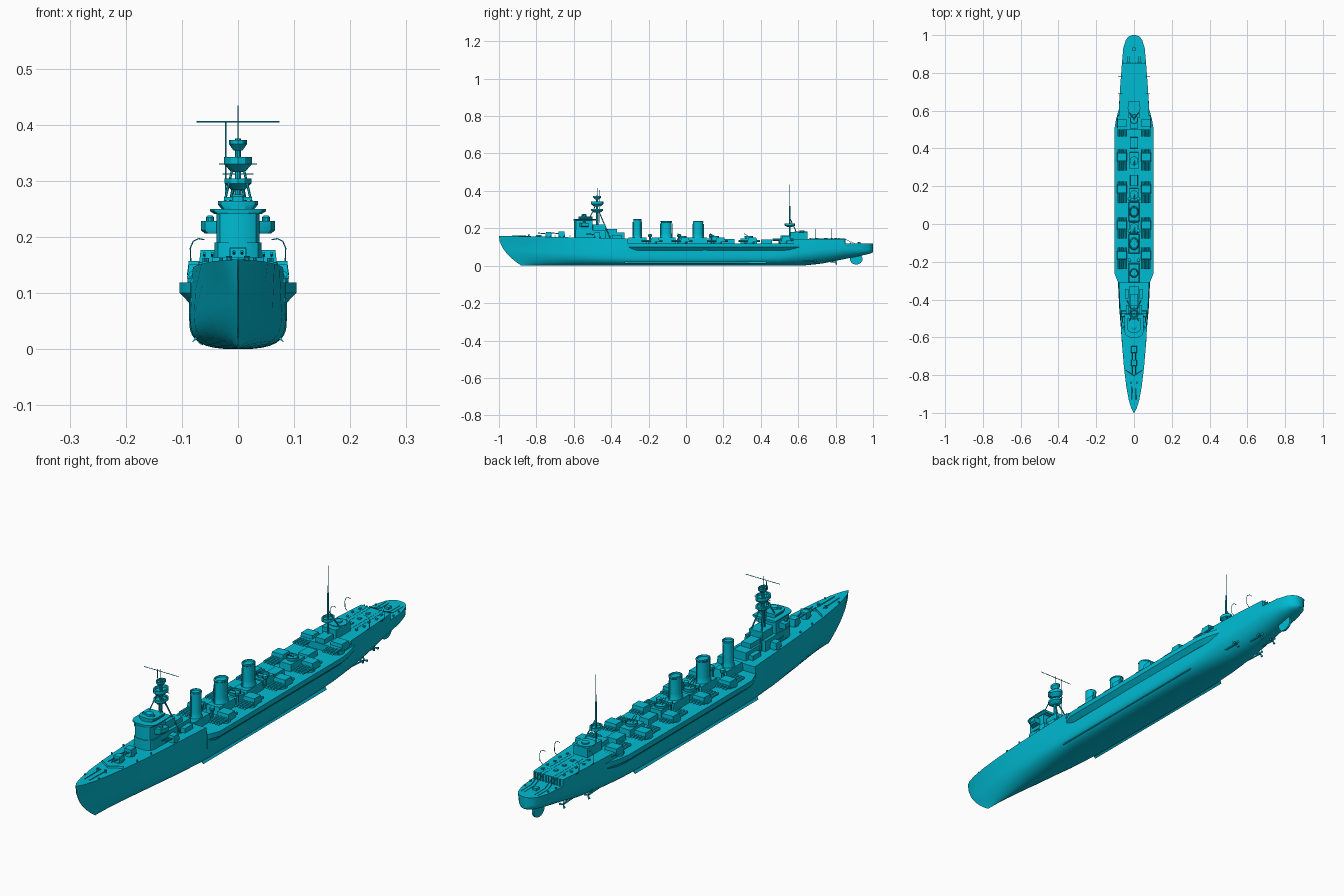
import bpy, bmesh, math
from mathutils import Vector

parts = {}

def bm_of(name):
    if name not in parts:
        parts[name] = bmesh.new()
    return parts[name]

def loft(name, rings):
    """Skin a list of closed rings and cap both ends."""
    bm = bm_of(name)
    vs = [[bm.verts.new(p) for p in r] for r in rings]
    n = len(vs[0])
    for a, b in zip(vs, vs[1:]):
        for i in range(n):
            j = (i + 1) % n
            bm.faces.new((a[i], a[j], b[j], b[i]))
    bm.faces.new(vs[0][::-1])
    bm.faces.new(vs[-1])

def box(name, x, y, z0, z1, wx, wy, taper=1.0):
    def ring(z, k):
        return [(x + sx * wx / 2 * k, y + sy * wy / 2 * k, z)
                for sx, sy in ((-1, -1), (1, -1), (1, 1), (-1, 1))]
    loft(name, [ring(z0, 1), ring(z1, taper)])

def turned(name, x, y, profile, n=16, sy=1.0):
    """Vertical round part from (radius, z) pairs; sy stretches it along y."""
    loft(name, [[(x + r * math.cos(i * math.tau / n), y + sy * r * math.sin(i * math.tau / n), z)
                 for i in range(n)] for r, z in profile])

def rod(name, p, q, r, n=6, r2=None):
    p, q = Vector(p), Vector(q)
    d = (q - p).normalized()
    u = d.orthogonal().normalized()
    v = d.cross(u)
    def ring(c, k):
        return [c + k * (u * math.cos(i * math.tau / n) + v * math.sin(i * math.tau / n)) for i in range(n)]
    loft(name, [ring(p, r), ring(q, r if r2 is None else r2)])

def outline(name, half, levels):
    """Symmetric plan outline (x, y) stacked at (z, x scale) levels."""
    loft(name, [[(x * k, y, z) for x, y in half] + [(-x * k, y, z) for x, y in reversed(half)]
                for z, k in levels])

# Hull stations: y, deck half width, deck z, side half width, bilge height, keel z, roundness
stations = [
    (-1.0, .001, .160, .001, .10, 0, 1.3), (-.975, .015, .159, .007, .10, 0, 1.3),
    (-.93, .028, .158, .016, .10, 0, 1.25), (-.86, .041, .157, .029, .095, 0, 1.15),
    (-.76, .053, .155, .044, .085, 0, 1.05), (-.62, .065, .152, .062, .075, 0, .9),
    (-.45, .074, .149, .078, .06, 0, .78), (-.31, .080, .146, .085, .052, 0, .72),
    (-.31, .085, .118, .085, .052, 0, .72), (.1, .087, .118, .087, .052, 0, .7),
    (.40, .086, .118, .086, .055, 0, .75), (.50, .084, .118, .084, .06, 0, .8),
    (.50, .083, .144, .084, .06, 0, .8), (.62, .079, .144, .080, .075, 0, .95),
    (.73, .073, .144, .073, .075, .012, 1.0), (.85, .064, .144, .063, .06, .036, 1.0),
    (.85, .064, .118, .063, .06, .036, 1.0), (.93, .057, .118, .053, .04, .052, .9),
    (.975, .043, .118, .040, .03, .062, .8), (.993, .028, .118, .025, .025, .068, .8),
    (1.0, .010, .118, .009, .02, .072, .8)]
rings = []
for y, dw, dz, w, h, zk, p in stations:
    half = []
    for i in range(9):
        a = i / 8 * math.pi / 2
        half.append((w * math.sin(a) ** p, zk + h * (1 - max(math.cos(a), 0) ** p)))
    half += [((w + dw) / 2, (zk + h + dz) / 2), (dw, dz)]
    rake = .12 * max(0, (-.6 - y) / .4) ** 2
    pts = half + [(-x, z) for x, z in reversed(half[1:])]
    rings.append([(x, y + rake * max(0, 1 - z / dz) ** 2, z) for x, z in pts])
loft("hull", rings)

# Overhanging launcher deck along the middle of the hull
outline("sponson_deck", [(.078, -.32), (.088, -.30), (.104, -.26), (.104, .50), (.096, .55), (.080, .61)],
        [(.082, .83), (.100, 1), (.119, 1)])

# Underwater fittings
loft("rudder", [[(x, .91 + .034 * math.cos(a * math.tau / 16), .036 + .030 * math.sin(a * math.tau / 16))
                 for a in range(16)] for x in (-.004, .004)])
for s in (-1, 1):
    loft("bilge_keels", [[(s * .066, y, .022), (s * .072, y, .029), (s * .082, y, .012)]
                         for y in (-.33, .43)])
    for x, y0, y1, z in ((.060, .50, .69, .022), (.030, .60, .80, .020)):
        rod("propeller_shafts", (s * x * .95, y0, .03), (s * x, y1, z), .003)
        rod("shaft_struts", (s * x, y1 - .02, z), (s * x * .7, y1 - .02, .06), .002)
        rod("shaft_struts", (s * x, y1 - .02, z), (s * x * 1.1, y1 - .02, .06), .002)
        for k in range(3):
            a = k * math.tau / 3
            rod("propellers", (s * x, y1, z), (s * x + .014 * math.cos(a), y1 + .003, z + .014 * math.sin(a)),
                .002, 5, .005)

# Quadruple torpedo launchers, five on each side
for s in (-1, 1):
    for y in (-.16, 0, .19, .36, .54):
        x, z = s * .064, (.119 if y < .5 else .125)
        turned("launcher_bases", x, y - .02, [(.026, z - .006), (.026, z + .008)])
        box("launcher_shields", x, y - .005, z + .007, z + .032, .054, .046, .88)
        for k in range(4):
            tx = x + (k - 1.5) * .0125
            rod("launcher_tubes", (tx, y - .078, z + .014), (tx, y + .035, z + .014), .0056, 8)

# Funnels with casings, caps and steam pipes
for y, r, sy, top in ((-.26, .020, 1.05, .250), (-.105, .023, 1.25, .240), (.065, .022, 1.2, .238)):
    box("funnel_casings", 0, y, .118, .150, .058, .105, .92)
    turned("funnels", 0, y, [(r * 1.2, .148), (r * 1.03, .162), (r, .172), (r, top - .008),
                             (r * 1.06, top - .006), (r * 1.06, top - .002), (r * .95, top),
                             (r * .85, top), (r * .8, top - .006)], 16, sy)
    for s in (-1, 1):
        rod("steam_pipes", (s * .006, y + s * r * sy * 1.1, .15), (s * .006, y + s * r * sy * 1.1, top - .015), .0025)
        turned("deck_vents", s * .024, y + .068, [(.006, .118), (.006, .152), (.010, .156), (.010, .166), (.004, .17)], 8)

# Midships deckhouses
for y, wx, wy, top in ((-.02, .05, .06, .145), (.155, .05, .07, .150), (.23, .04, .06, .142),
                       (.335, .05, .09, .146), (.43, .045, .06, .140)):
    box("midships_houses", 0, y, .118, top, wx, wy, .95)
for y in (-.02, .155, .335):
    turned("midships_gun_tubs", 0, y, [(.018, .14), (.023, .150), (.023, .158), (.020, .158), (.020, .152)], 14)
    for s in (-1, 1):
        rod("light_guns", (s * .005, y, .156), (s * .005, y - .025, .172), .0016)

# Bridge structure
def bridge_block(name, w, y0, y1, levels):
    c = min(w * .6, .03)
    outline(name, [(w - c, y0), (w - c * .25, y0 + c * .4), (w, y0 + c), (w, y1)], levels)
bridge_block("bridge_lower", .042, -.60, -.43, [(.145, 1), (.190, 1)])
bridge_block("bridge_tower", .038, -.598, -.50, [(.188, 1), (.245, 1)])
bridge_block("bridge_aft_house", .030, -.505, -.43, [(.188, 1), (.220, 1)])
bridge_block("bridge_wings", .066, -.57, -.52, [(.206, .9), (.212, 1), (.228, 1)])
bridge_block("bridge_roof", .050, -.602, -.48, [(.241, .85), (.246, 1), (.250, 1)])
bridge_block("compass_deck", .036, -.575, -.50, [(.249, .8), (.258, 1), (.264, 1)])
turned("bridge_director", 0, -.545, [(.014, .26), (.014, .272), (.008, .276)], 12)
box("bridge_rangefinder", 0, -.55, .265, .271, .05, .008)
box("aft_bridge_house", 0, -.385, .145, .178, .055, .11)
box("aft_bridge_upper", 0, -.40, .177, .196, .04, .06)
for s in (-1, 1):
    box("signal_lockers", s * .038, -.37, .145, .165, .018, .05)
    turned("searchlights", s * .05, -.545, [(.007, .228), (.007, .235), (.004, .238)], 10)

# Foremast: tripod, fighting tops, yards
rod("foremast", (0, -.475, .20), (0, -.475, .375), .007, 10, .005)
rod("foremast_pole", (0, -.475, .37), (0, -.475, .415), .0009)
rod("foremast_pole", (-.022, -.46, .23), (-.022, -.465, .405), .0013)
for s in (-1, 1):
    rod("foremast_legs", (s * .036, -.405, .148), (s * .006, -.47, .30), .003)
    rod("foremast_legs", (s * .028, -.52, .245), (s * .008, -.48, .33), .0022)
for r, z, h in ((.024, .290, .014), (.025, .322, .020), (.016, .360, .013)):
    turned("fighting_tops", 0, -.475, [(r * .5, z - .006), (r, z + h * .4), (r, z + h), (r * .8, z + h), (r * .75, z + h * .6)], 12, 1.35)
for z, w, r in ((.405, .074, .0012), (.330, .034, .0012), (.312, .028, .0012)):
    rod("foremast_yards", (-w, -.472, z), (w, -.472, z), r)

# Twin gun mounts: forecastle, beside the bridge, and aft
def gun_mount(x, y, z, d, k=1.0):
    turned("gun_bases", x, y, [(.018 * k, z - .004), (.018 * k, z + .006)], 12)
    box("gun_shields", x, y, z + .005, z + .029 * k, .034 * k, .036 * k, .85)
    for s in (-1, 1):
        rod("gun_barrels", (x + s * .007, y, z + .017 * k), (x + s * .007, y + d * .062 * k, z + .023 * k), .0024, 8)
gun_mount(0, -.665, .153, -1)
gun_mount(0, -.735, .154, -1, .9)
for s in (-1, 1):
    gun_mount(s * .053, -.475, .149, -1, .95)
    # Breakwater, anchors and forecastle gear
    loft("breakwater", [[(x, y, z) for y, z in ((yy, .154), (yy + .004, .154), (yy + .003, .163))]
                        for x, yy in ((0, -.805), (s * .046, -.775))])
    rod("anchor_chains", (s * .010, -.93, .159), (s * .012, -.83, .158), .002)
    turned("capstans", s * .016, -.84, [(.005, .155), (.004, .163), (.006, .166)], 8)
    for y, x in ((-.90, .030), (-.70, .055), (-.62, .060), (.92, .050), (.88, .055)):
        z = .155 if y < 0 else .117
        rod("bollards", (s * x, y, z), (s * x, y, z + .007), .003, 8)

# After deckhouse and mainmast
box("after_deckhouse", 0, .605, .144, .180, .060, .09)
box("after_deckhouse_front", 0, .535, .144, .162, .04, .06)
turned("after_gun_platform", 0, .615, [(.026, .174), (.034, .179), (.034, .183)], 16)
turned("after_gun_base", 0, .62, [(.014, .182), (.014, .188)], 12)
rod("mainmast", (0, .555, .144), (0, .555, .32), .0045, 8, .003)
rod("mainmast_topmast", (0, .555, .315), (0, .555, .434), .0012, 6, .0007)
turned("mainmast_platform", 0, .555, [(.010, .207), (.021, .214), (.021, .226), (.017, .226), (.017, .218)], 12, 1.3)
for s in (-1, 1):
    rod("mainmast_legs", (s * .025, .59, .18), (0, .557, .25), .0025)

# Boat davits, deck rails and quarterdeck fittings
for s in (-1, 1):
    for y in (.69, .78):
        pts = [(s * x, y, z) for x, z in ((.070, .140), (.084, .152), (.085, .180), (.080, .192), (.070, .197), (.060, .195))]
        for a, b in zip(pts, pts[1:]):
            rod("boat_davits", a, b, .0011)
    for x in (.022, .036):
        rod("deck_rails", (s * x, .66, .144), (s * x, .85, .144), .001, 4)
        rod("deck_rails", (s * x, .845, .144), (s * x, .90, .120), .0015, 4)
        rod("deck_rails", (s * x, .90, .119), (s * x, .965, .119), .001, 4)
    for k in range(5):
        box("deck_lockers", s * (.052 if k % 2 else .046), .665 + k * .038, .143, .149, .007, .009)
        rod("bulkhead_posts", (s * (.006 + k * .012), .855, .117), (s * (.006 + k * .012), .855, .145), .002, 4)
for y in (.70, .75, .80):
    box("hatches", 0, y, .143, .148, .012, .014)
box("stern_winch", 0, .925, .117, .127, .018, .018)

# One cyan paint for the whole ship
paint = bpy.data.materials.new("cyan_paint")
paint.diffuse_color = (0.0, .503, .658, 1)

# Turn every part into an object with crisp edges
for name, bm in parts.items():
    bmesh.ops.remove_doubles(bm, verts=bm.verts, dist=1e-6)
    bmesh.ops.recalc_face_normals(bm, faces=bm.faces)
    me = bpy.data.meshes.new(name)
    bm.to_mesh(me)
    bm.free()
    me.materials.append(paint)
    ob = bpy.data.objects.new(name, me)
    bpy.context.collection.objects.link(ob)
    ob.select_set(True)
    bpy.context.view_layer.objects.active = ob
bpy.ops.object.shade_smooth_by_angle(angle=math.radians(30))
